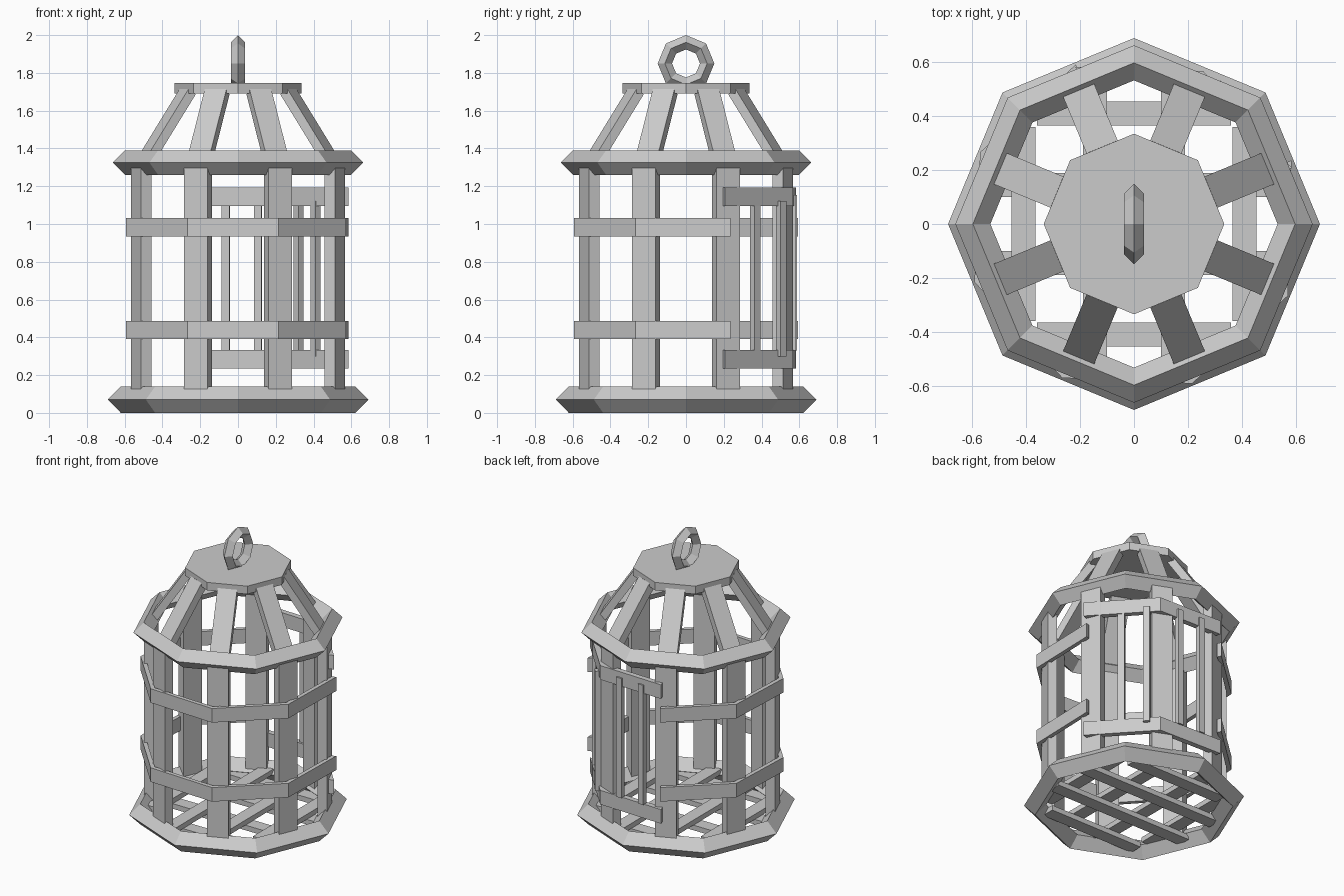
import bpy, bmesh
from math import radians, cos, sin, pi, atan2
from mathutils import Matrix, Vector

if "Cube" in bpy.data.objects:
    bpy.data.objects.remove(bpy.data.objects["Cube"])


def finish(name, bm):
    bmesh.ops.recalc_face_normals(bm, faces=bm.faces)
    me = bpy.data.meshes.new(name)
    bm.to_mesh(me)
    bm.free()
    ob = bpy.data.objects.new(name, me)
    bpy.context.collection.objects.link(ob)
    return ob


def box(name, loc, size, rot=Matrix()):
    bm = bmesh.new()
    bmesh.ops.create_cube(bm, size=1, matrix=Matrix.Translation(loc) @ rot @ Matrix.Diagonal((*size, 1)))
    return finish(name, bm)


def diamond_ring(name, loc, major, minor, rot=(0, 0, 0)):
    bpy.ops.mesh.primitive_torus_add(location=loc, rotation=rot, major_segments=8, minor_segments=4,
                                     major_radius=major, minor_radius=minor)
    bpy.context.object.name = name


def strip(name, angles, radius, thick, z0, z1):
    # bent flat bar with mitred corners
    bm = bmesh.new()
    loops = []
    for a in angles:
        c, s = cos(radians(a)), sin(radians(a))
        loops.append([bm.verts.new((r * c, r * s, z)) for r, z in
                      ((radius, z0), (radius, z1), (radius - thick, z1), (radius - thick, z0))])
    for p, q in zip(loops, loops[1:]):
        for i in range(4):
            j = (i + 1) % 4
            bm.faces.new((p[i], p[j], q[j], q[i]))
    bm.faces.new(loops[0])
    bm.faces.new(loops[-1])
    return finish(name, bm)


# octagonal rims and hanging loop
diamond_ring("base_rim", (0, 0, 0.07), 0.62, 0.07)
diamond_ring("upper_rim", (0, 0, 1.325), 0.598, 0.065)
diamond_ring("hanging_loop", (0, 0, 1.85), 0.112, 0.038, (0, pi / 2, 0))

# top plate
bm = bmesh.new()
bmesh.ops.create_cone(bm, cap_ends=True, segments=8, radius1=0.335, radius2=0.335, depth=0.055,
                      matrix=Matrix.Translation((0, 0, 1.718)))
plate = finish("top_plate", bm)

# posts and sloping roof ribs
for k in range(8):
    turn = Matrix.Rotation(radians(22.5 + 45 * k), 4, 'Z')
    box("post", turn @ Vector((0.555, 0, 0.7)), (0.06, 0.135, 1.24), turn)
    lo, hi = Vector((0.524, 0, 1.346)), Vector((0.289, 0, 1.70))
    d = hi - lo
    tilt = Matrix.Rotation(atan2(d.x, d.z), 4, 'Y')
    box("roof_rib", turn @ ((lo + hi) / 2), (0.05, 0.125, d.length), turn @ tilt)

# side bands, open where the door is
for z in (0.39, 0.935):
    strip("side_band", [22, -25, -70, -115, -160, -205, -250], 0.63, 0.03, z, z + 0.097)

# bent door: two rails and four bars
for z in (0.235, 1.095):
    strip("door_rail", [19.5, 65.5, 110.5], 0.622, 0.04, z, z + 0.097)
for x, y, a, z in ((0.41, 0.367, 40, 0.71), (0.32, 0.505, 40, 0.71),
                   (0.105, 0.565, 88, 0.742), (-0.065, 0.57, 88, 0.742)):
    box("door_bar", (x, y, z), (0.035, 0.042, 0.825), Matrix.Rotation(radians(a), 4, 'Z'))

# floor lattice
for p, length in ((0.41, 0.72), (0.145, 1.06)):
    for s in (-1, 1):
        box("floor_slat_lower", (0, s * p, 0.05), (length, 0.09, 0.035))
        box("floor_slat_upper", (s * p, 0, 0.085), (0.09, length, 0.035))
